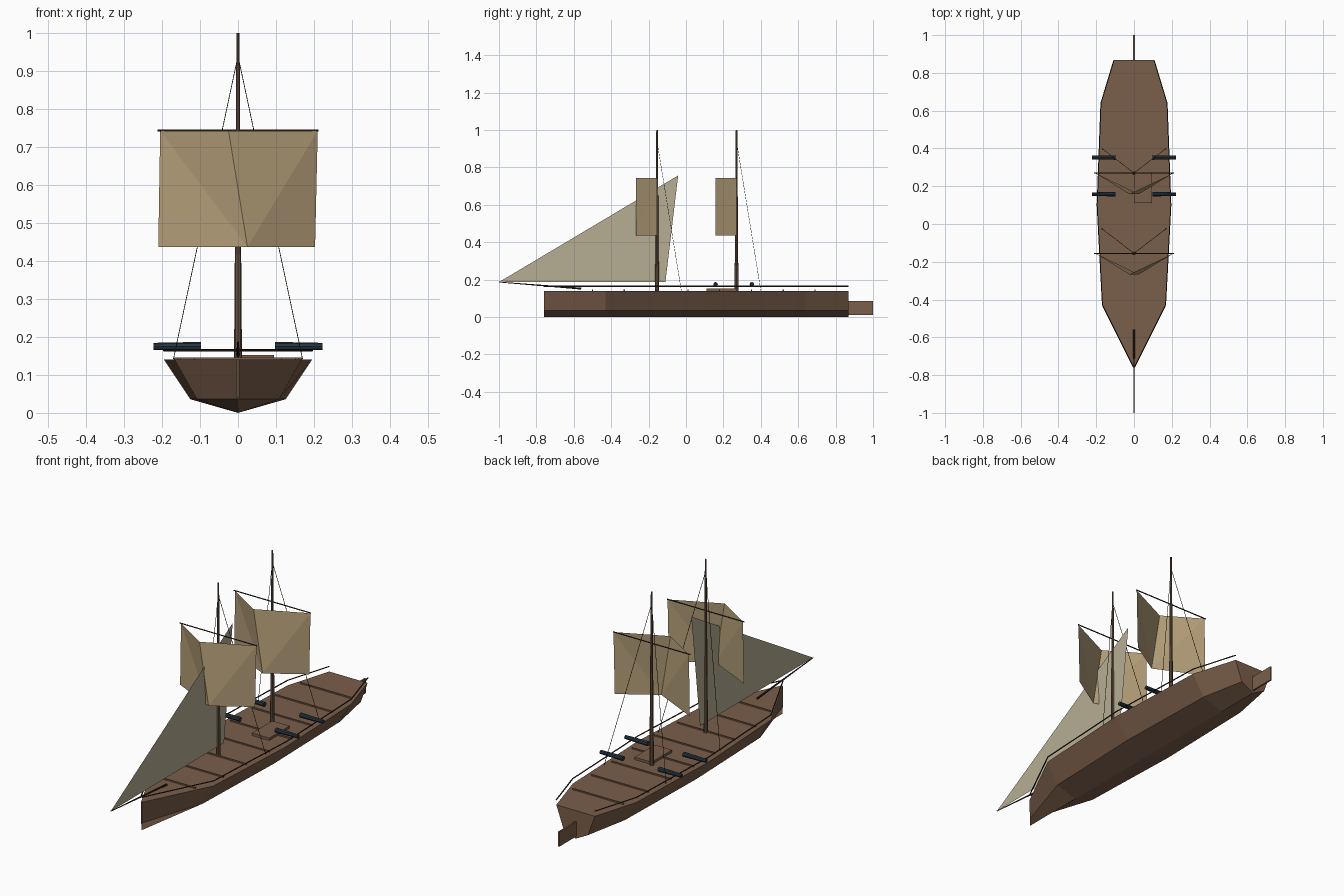
import bpy, bmesh
from mathutils import Vector

if "Cube" in bpy.data.objects:
    bpy.data.objects.remove(bpy.data.objects["Cube"])


def material(name, rgb):
    m = bpy.data.materials.new(name)
    m.diffuse_color = (*rgb, 1)
    m.use_nodes = True
    m.node_tree.nodes["Principled BSDF"].inputs["Base Color"].default_value = m.diffuse_color
    return m


WOOD = material("brown_wood", (0.195, 0.112, 0.069))
SPAR = material("mast_wood", (0.14, 0.085, 0.055))
DARK = material("dark_wood", (0.035, 0.021, 0.014))
CANVAS = material("tan_canvas", (0.46, 0.345, 0.19))
PALE = material("pale_canvas", (0.47, 0.42, 0.29))
IRON = material("blue_iron", (0.02, 0.036, 0.053))


def mesh_object(name, verts, faces, mat):
    me = bpy.data.meshes.new(name)
    me.from_pydata(verts, [], faces)
    me.materials.append(mat)
    ob = bpy.data.objects.new(name, me)
    bpy.context.collection.objects.link(ob)
    return ob


def rod(name, a, b, r1, r2, mat, sides=8):
    """Tapered rod between two points."""
    a, b = Vector(a), Vector(b)
    bm = bmesh.new()
    bmesh.ops.create_cone(bm, cap_ends=True, segments=sides, radius1=r1,
                          radius2=r2, depth=(b - a).length)
    me = bpy.data.meshes.new(name)
    bm.to_mesh(me)
    bm.free()
    me.materials.append(mat)
    ob = bpy.data.objects.new(name, me)
    ob.location = (a + b) / 2
    ob.rotation_euler = (b - a).to_track_quat('Z', 'Y').to_euler()
    bpy.context.collection.objects.link(ob)
    return ob


def box(name, lo, hi, mat):
    v = [(x, y, z) for x in (lo[0], hi[0]) for y in (lo[1], hi[1]) for z in (lo[2], hi[2])]
    f = [(0, 1, 3, 2), (4, 6, 7, 5), (0, 4, 5, 1), (2, 3, 7, 6), (0, 2, 6, 4), (1, 5, 7, 3)]
    return mesh_object(name, v, f, mat)


# Hull: half widths along the length, lofted through a five-point section
DECK, CHINE = 0.14, 0.036
STATIONS = [(-0.758, 0.003), (-0.43, 0.167), (0.1, 0.195), (0.64, 0.175), (0.868, 0.106)]
verts, faces = [], []
for y, w in STATIONS:
    c = w * 0.645
    verts += [(-w, y, DECK), (-c, y, CHINE), (0, y, 0), (c, y, CHINE), (w, y, DECK)]
for s in range(len(STATIONS) - 1):
    for i in range(5):
        j = (i + 1) % 5
        a, b = s * 5, s * 5 + 5
        faces.append((a + i, a + j, b + j, b + i))
faces += [(4, 3, 2, 1, 0), tuple(range(20, 25))]
hull = mesh_object("hull", verts, faces, WOOD)
bm = bmesh.new()
bm.from_mesh(hull.data)
bmesh.ops.recalc_face_normals(bm, faces=bm.faces)
bm.to_mesh(hull.data)
bm.free()


def half_width(y):
    for (y0, w0), (y1, w1) in zip(STATIONS, STATIONS[1:]):
        if y0 <= y <= y1:
            return w0 + (w1 - w0) * (y - y0) / (y1 - y0)
    return 0


# Rudder at the stern
box("rudder", (-0.004, 0.85, 0.012), (0.004, 1.0, 0.085), WOOD)

# Deck beams
for k in range(8):
    y = -0.5 + k * 0.17
    w = half_width(y) * 0.88
    box("deck_beam", (-w, y - 0.003, DECK - 0.002), (w, y + 0.003, DECK + 0.006), WOOD)

# Hatch beside the aft mast
box("hatch", (0, 0.11, DECK - 0.002), (0.095, 0.27, 0.152), WOOD)

# Rails floating above both hull edges
for side in (-1, 1):
    for (y0, w0), (y1, w1) in zip(STATIONS, STATIONS[1:]):
        rod("rail", (side * w0, y0, 0.165), (side * w1, y1, 0.165), 0.003, 0.003, DARK, 6)

# Bowsprit
rod("bowsprit", (0, -0.56, 0.152), (0, -1.0, 0.187), 0.005, 0.002, DARK)

# Masts with yard, folded sail and shrouds
for y in (-0.155, 0.27):
    rod("mast", (0, y, DECK - 0.002), (0, y, 1.0), 0.0105, 0.004, SPAR)
    rod("yard", (-0.212, y, 0.744), (0.212, y, 0.744), 0.003, 0.003, DARK, 6)
    f = y - 0.112
    mesh_object("square_sail",
                [(-0.205, y, 0.743), (-0.025, f, 0.743), (0.21, y, 0.743),
                 (-0.21, y, 0.437), (0.025, f, 0.437), (0.203, y, 0.437)],
                [(0, 3, 4), (0, 4, 1), (1, 4, 2), (4, 5, 2)], CANVAS)
    for side in (-1, 1):
        rod("shroud", (0, y, 0.94), (side * 0.17, y + 0.13, 0.142), 0.0012, 0.0012, DARK, 4)

# Triangular head sail
mesh_object("head_sail", [(0, -1.0, 0.187), (0, -0.11, 0.187), (0, -0.042, 0.757)],
            [(0, 1, 2)], PALE)

# Cannons pointing outward
for side in (-1, 1):
    for y in (0.158, 0.352):
        rod("cannon", (side * 0.098, y, 0.175), (side * 0.223, y, 0.175), 0.012, 0.0095, IRON)
